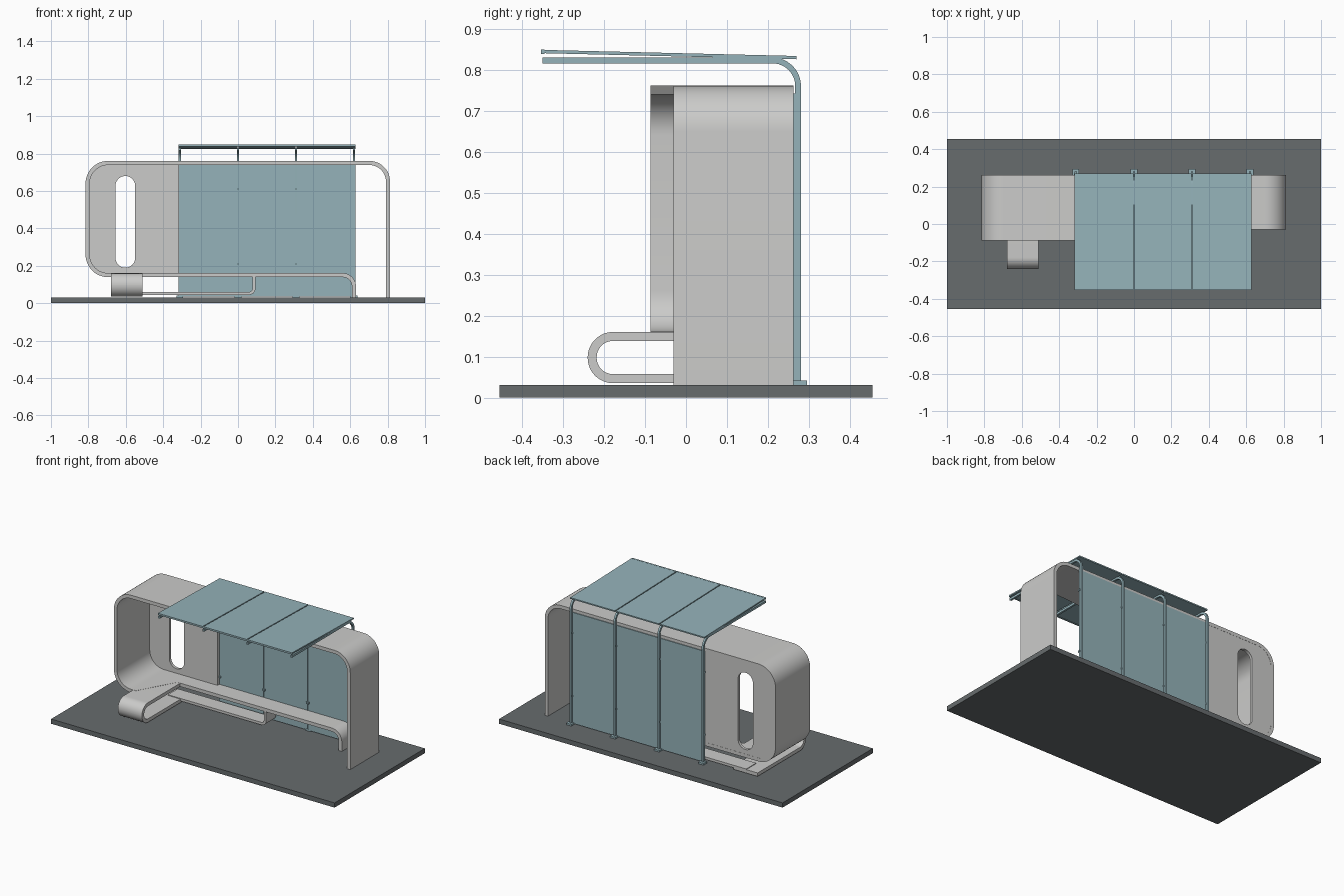
import bpy, bmesh, math
from mathutils import Vector, Matrix

if "Cube" in bpy.data.objects:
    bpy.data.objects.remove(bpy.data.objects["Cube"])


def material(name, rgb):
    m = bpy.data.materials.new(name)
    m.diffuse_color = (*rgb, 1)
    m.use_nodes = True
    m.node_tree.nodes["Principled BSDF"].inputs["Base Color"].default_value = m.diffuse_color
    return m


GREY = material("pale_grey", (0.60, 0.60, 0.59))
DARK = material("dark_grey", (0.135, 0.15, 0.155))
BLUE = material("grey_blue", (0.30, 0.45, 0.49))


def finish(name, bm, mat, smooth=False):
    bmesh.ops.recalc_face_normals(bm, faces=bm.faces)
    me = bpy.data.meshes.new(name)
    bm.to_mesh(me)
    bm.free()
    me.materials.append(mat)
    ob = bpy.data.objects.new(name, me)
    bpy.context.collection.objects.link(ob)
    if smooth:
        bpy.ops.object.select_all(action='DESELECT')
        ob.select_set(True)
        bpy.context.view_layer.objects.active = ob
        bpy.ops.object.shade_smooth_by_angle(angle=math.radians(30))
    return ob


def box(name, x0, x1, y0, y1, z0, z1, mat, tilt=0):
    bm = bmesh.new()
    bmesh.ops.create_cube(bm, size=1)
    bm.transform(Matrix.Translation(((x0 + x1) / 2, (y0 + y1) / 2, (z0 + z1) / 2))
                 @ Matrix.Rotation(tilt, 4, 'X')
                 @ Matrix.Diagonal((x1 - x0, y1 - y0, z1 - z0, 1)))
    return finish(name, bm, mat)


def rounded(points, steps=12, closed=False):
    """Polyline of (u, v, radius) with filleted corners."""
    out, n = [], len(points)
    for i, (u, v, r) in enumerate(points):
        p = Vector((u, v))
        if r == 0 or (not closed and i in (0, n - 1)):
            out.append(p)
            continue
        a = (Vector(points[i - 1][:2]) - p).normalized()
        b = (Vector(points[(i + 1) % n][:2]) - p).normalized()
        half = a.angle(b) / 2
        centre = p + (a + b).normalized() * (r / math.sin(half))
        s = p + a * (r / math.tan(half)) - centre
        e = p + b * (r / math.tan(half)) - centre
        sweep = s.angle(e)
        for k in range(steps + 1):
            t = k / steps
            out.append(centre + (s * math.sin((1 - t) * sweep) + e * math.sin(t * sweep)) / math.sin(sweep))
    return out


def ribbon(name, points, thick, near, far, place, mat):
    """Bent strip: path in a plane, thickness across it, width from near to far."""
    path = rounded(points)
    bm = bmesh.new()
    rings = []
    for i, p in enumerate(path):
        d0 = (p - path[i - 1]).normalized() if i else None
        d1 = (path[i + 1] - p).normalized() if i < len(path) - 1 else None
        d = ((d0 or d1) + (d1 or d0)).normalized()
        n = Vector((-d.y, d.x)) * thick / 2
        w0 = near(p) if callable(near) else near
        rings.append([bm.verts.new(place(q.x, q.y, w))
                      for q, w in ((p + n, w0), (p - n, w0), (p - n, far), (p + n, far))])
    for a, b in zip(rings, rings[1:]):
        for k in range(4):
            bm.faces.new((a[k], a[(k + 1) % 4], b[(k + 1) % 4], b[k]))
    bm.faces.new(rings[0])
    bm.faces.new(rings[-1])
    return finish(name, bm, mat, True)


def along_x(u, v, w):
    return (u, w, v)


def along_y(u, v, w):
    return (w, u, v)


# Base slab
box("base", -1, 1, -0.455, 0.455, 0, 0.03, DARK)


# Looped shell: right leg, canopy, left end and bench in one strip
def shell_front(p):
    if p.x > 0.7:
        return -0.03
    if p.y > 0.3:
        t = min(1, max(0, (p.x + 0.25) / 0.8))
        return -0.087 + 0.057 * t
    return -0.087 if p.x < -0.6 else 0.145


ribbon("shell", [(0.802, 0.03, 0), (0.802, 0.75, 0.1), (0.55, 0.75, 0), (-0.25, 0.75, 0),
                 (-0.804, 0.75, 0.11), (-0.804, 0.15, 0.11), (-0.66, 0.15, 0),
                 (-0.53, 0.15, 0), (0.62, 0.15, 0.06), (0.62, 0.03, 0)],
       0.022, shell_front, 0.262, along_x, GREY)

# Looped seat arm reaching forward
ribbon("seat_arm", [(0.25, 0.149, 0), (-0.229, 0.149, 0.0509), (-0.229, 0.046, 0.0509), (0.25, 0.046, 0)],
       0.022, -0.68, -0.51, along_y, GREY)

# Low shelf under the bench
ribbon("low_shelf", [(-0.6, 0.053, 0), (0.085, 0.053, 0.025), (0.085, 0.142, 0)],
       0.016, 0.15, 0.25, along_x, GREY)

# Left back wall with a tall rounded slot
bm = bmesh.new()
outline = rounded([(-0.315, 0.75, 0), (-0.804, 0.75, 0.11), (-0.804, 0.15, 0.11), (-0.315, 0.15, 0)], closed=True)
slot = rounded([(-0.655, 0.19, 0.0524), (-0.55, 0.19, 0.0524), (-0.55, 0.68, 0.0524), (-0.655, 0.68, 0.0524)],
               closed=True)
for loop in (outline, slot):
    vs = [bm.verts.new((p.x, 0.243, p.y)) for p in loop]
    for i, v in enumerate(vs):
        bm.edges.new((vs[i - 1], v))
bmesh.ops.triangle_fill(bm, use_beauty=True, edges=bm.edges[:])
ext = bmesh.ops.extrude_face_region(bm, geom=bm.faces[:], use_keep_orig=True)
bmesh.ops.translate(bm, vec=(0, 0.018, 0), verts=[g for g in ext['geom'] if isinstance(g, bmesh.types.BMVert)])
finish("back_wall", bm, GREY, True)

# Bent posts with feet and panel clips
posts = (-0.312, 0.0, 0.31, 0.62)
for i, x in enumerate(posts):
    ribbon(f"post_{i}", [(0.2735, 0.03, 0), (0.2735, 0.8225, 0.062), (-0.35, 0.8225, 0)],
           0.014, x - 0.006, x + 0.006, along_y, BLUE)
    box(f"foot_{i}", x - 0.018, x + 0.018, 0.262, 0.295, 0.03, 0.041, BLUE)
    for z in (0.21, 0.61):
        box(f"clip_{i}", x - 0.009, x + 0.009, 0.256, 0.27, z - 0.006, z + 0.006, BLUE)

# Back panels and sloping roof panels between the posts
edges = (-0.318, 0.0, 0.31, 0.628)
for i in range(3):
    a = edges[i] + (0.003 if i else 0)
    b = edges[i + 1] - (0.003 if i < 2 else 0)
    box(f"back_panel_{i}", a, b, 0.2625, 0.2675, 0.035, 0.742, BLUE)
    box(f"roof_panel_{i}", a, b, -0.35, 0.27, 0.833, 0.841, BLUE, tilt=-0.024)

# Roof front edge trim
box("roof_trim", -0.318, 0.628, -0.354, -0.345, 0.838, 0.849, BLUE)
